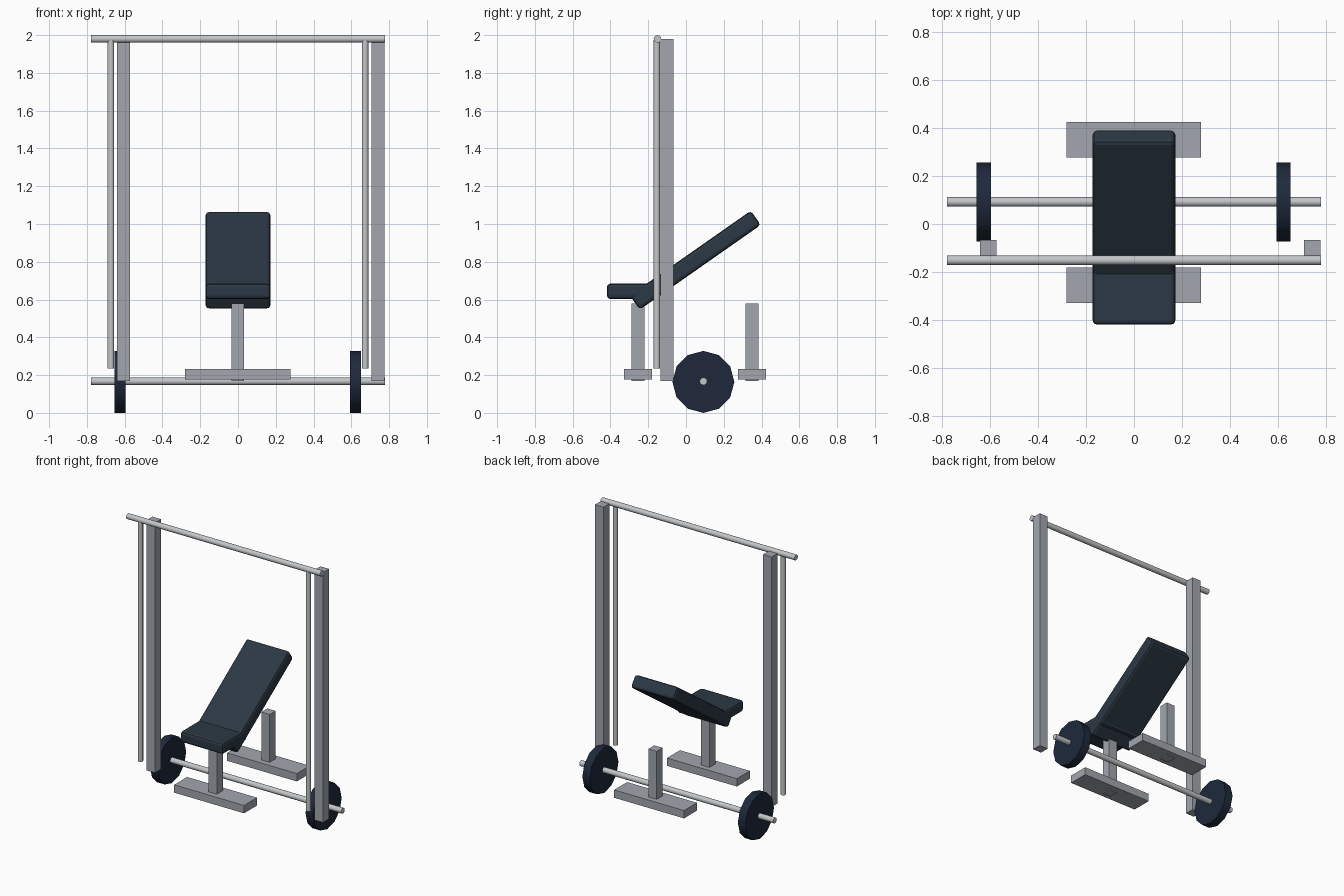
import bpy
from math import radians, pi, cos, sin

if "Cube" in bpy.data.objects:
    bpy.data.objects.remove(bpy.data.objects["Cube"])


def material(name, rgb):
    m = bpy.data.materials.new(name)
    m.diffuse_color = (*rgb, 1)
    m.use_nodes = True
    m.node_tree.nodes["Principled BSDF"].inputs["Base Color"].default_value = m.diffuse_color
    return m


STEEL = material("painted_steel", (0.36, 0.39, 0.43))
CHROME = material("chrome", (0.55, 0.57, 0.59))
PADDING = material("padding", (0.025, 0.04, 0.058))
RUBBER = material("rubber", (0.013, 0.022, 0.044))


def box(name, lo, hi, mat):
    """Axis-aligned box between two corners."""
    mid = [(a + b) / 2 for a, b in zip(lo, hi)]
    bpy.ops.mesh.primitive_cube_add(size=1, location=mid)
    ob = bpy.context.object
    ob.name = name
    ob.scale = [b - a for a, b in zip(lo, hi)]
    bpy.ops.object.transform_apply(location=False, rotation=False, scale=True)
    ob.data.materials.append(mat)
    return ob


def rod(name, centre, radius, length, mat, along_x=True, sides=16):
    """Smooth cylinder along x or z."""
    bpy.ops.mesh.primitive_cylinder_add(
        vertices=sides, radius=radius, depth=length, location=centre,
        rotation=(0, pi / 2 if along_x else 0, 0))
    ob = bpy.context.object
    ob.name = name
    ob.data.materials.append(mat)
    bpy.ops.object.shade_smooth_by_angle(angle=radians(35))
    return ob


def soften(ob):
    """Rounded cushion edges."""
    b = ob.modifiers.new("soft_edges", 'BEVEL')
    b.width = 0.018
    b.segments = 2
    return ob


# Rack: square posts, thin round guide rods, cross bar
for side, x in (("left", -0.641), ("right", 0.707)):
    box(f"{side}_rack_post", (x, -0.135, 0.168), (x + 0.069, -0.066, 1.98), STEEL)
for side, s in (("left", -1), ("right", 1)):
    rod(f"{side}_guide_rod", (s * 0.673, -0.154, 1.105), 0.0175, 1.74, CHROME, along_x=False)
rod("top_cross_bar", (0, -0.151, 1.98), 0.02, 1.555, CHROME)

# Barbell with twelve-sided plates
rod("barbell_bar", (0, 0.092, 0.167), 0.02, 1.555, CHROME)
for side, x in (("left", -0.625), ("right", 0.622)):
    rod(f"{side}_weight_plate", (x, 0.092, 0.164), 0.164, 0.06, RUBBER, sides=12)

# Bench stands: foot beam and upright, front and rear
for end, y in (("front", -0.255), ("rear", 0.35)):
    box(f"{end}_foot", (-0.281, y - 0.074, 0.176), (0.279, y + 0.074, 0.233), STEEL)
    box(f"{end}_upright", (-0.034, y - 0.034, 0.168), (0.033, y + 0.034, 0.58), STEEL)

# Seat cushion
soften(box("seat", (-0.172, -0.419, 0.603), (0.172, -0.14, 0.684), PADDING))

# Inclined backrest: s runs up the slope, n is normal to it
tilt = radians(35)
s, n = (0.113 + 0.895) / 2, (0.588 + 0.68) / 2
back = soften(box("backrest", (-0.172, -0.391, -0.046), (0.172, 0.391, 0.046), PADDING))
back.rotation_euler.x = tilt
back.location = (0, s * cos(tilt) - n * sin(tilt), s * sin(tilt) + n * cos(tilt))
